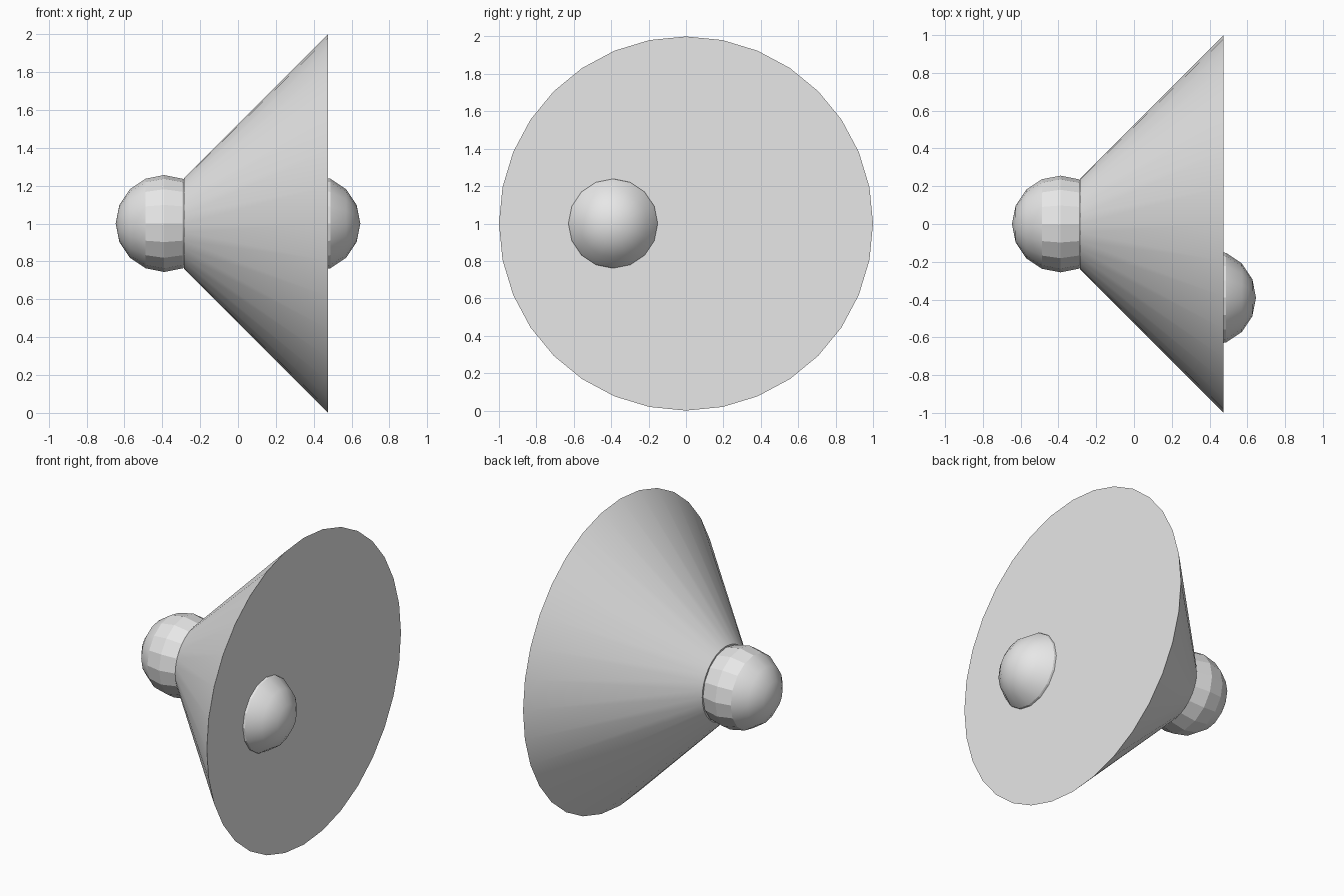
import bpy
from math import radians
from mathutils import Matrix

cube = bpy.data.objects.get("Cube")
if cube:
    bpy.data.objects.remove(cube, do_unlink=True)

CENTRE_Z = 1.0
BALL_RADIUS = 0.256

grey = bpy.data.materials.new("light grey")
grey.use_nodes = True
grey.diffuse_color = (0.8, 0.8, 0.8, 1)
grey.node_tree.nodes["Principled BSDF"].inputs["Base Color"].default_value = (0.8, 0.8, 0.8, 1)


def finish(name):
    """Name the new part, turn its axis to +x and colour it."""
    part = bpy.context.object
    part.name = name
    part.data.transform(Matrix.Rotation(radians(90), 4, "Y"))
    part.data.materials.append(grey)
    return part


def ball(name, x, y):
    bpy.ops.mesh.primitive_uv_sphere_add(
        segments=16, ring_count=8, radius=BALL_RADIUS, location=(x, y, CENTRE_Z))
    part = finish(name)
    # Rounded ends, with faceted bands around the equator
    for face in part.data.polygons:
        face.use_smooth = abs(face.normal.x) > 0.3


# Flared cone, wide end towards +x
small_x, wide_x = -0.285, 0.475
bpy.ops.mesh.primitive_cone_add(
    vertices=32, radius1=0.24, radius2=1.0, depth=wide_x - small_x,
    location=((small_x + wide_x) / 2, 0, CENTRE_Z))
finish("flared_cone")
bpy.ops.object.shade_smooth_by_angle(angle=radians(30))

# Ball at the narrow end and off-centre dome on the wide face
ball("end_ball", -0.39, 0)
ball("face_dome", 0.39, -0.39)
